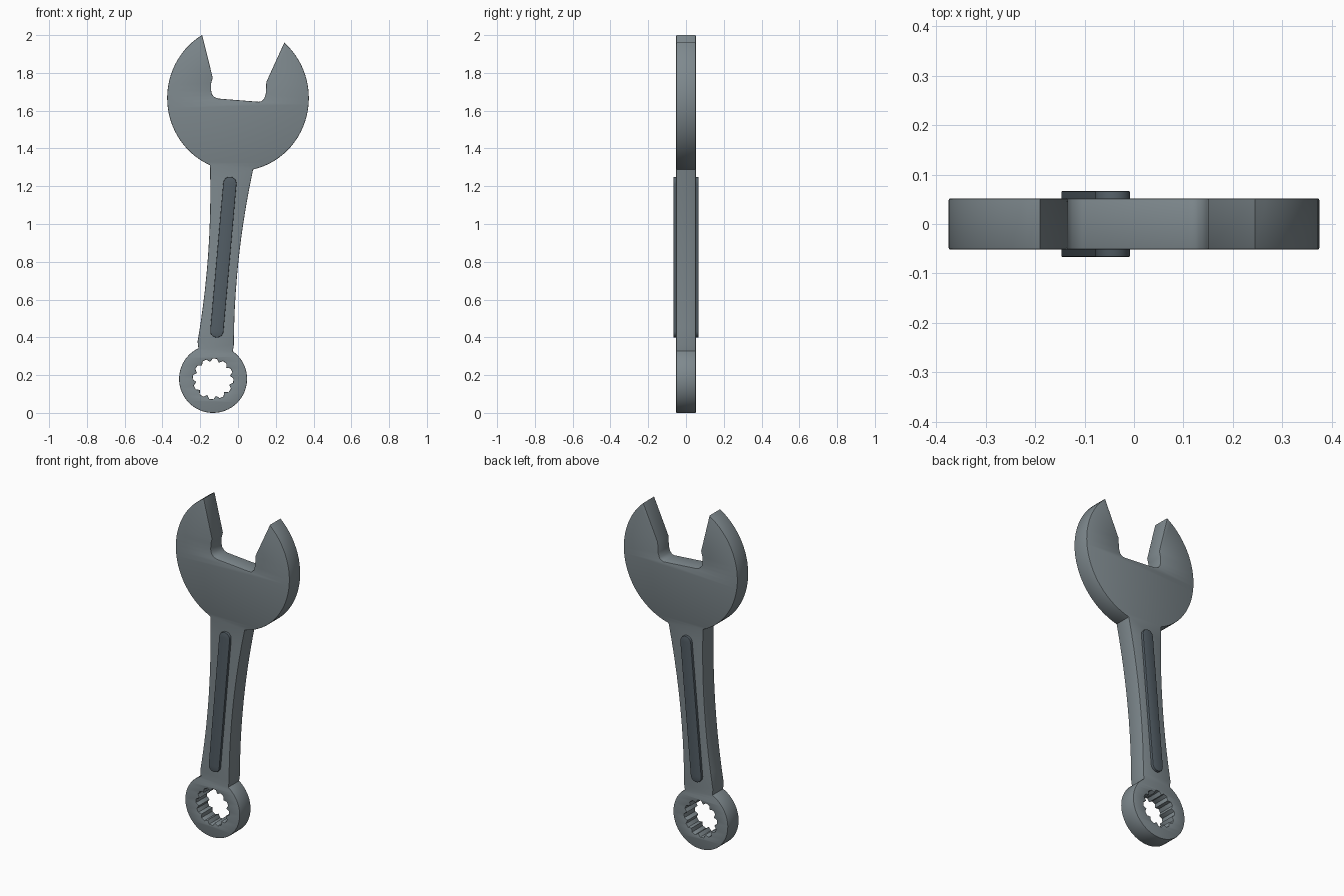
import bpy, bmesh
from math import sin, cos, radians, pi, atan2

if "Cube" in bpy.data.objects:
    bpy.data.objects.remove(bpy.data.objects["Cube"])


def arc(cx, cz, a, b, start, end, n):
    """Points on an elliptical arc, angles in degrees."""
    return [(cx + a * cos(radians(start + (end - start) * i / n)),
             cz + b * sin(radians(start + (end - start) * i / n))) for i in range(n + 1)]


def bow(p, m, q, n=10):
    """Inner points of a gentle curve from p to q passing through m."""
    c = [2 * m[k] - (p[k] + q[k]) / 2 for k in (0, 1)]
    return [tuple((1 - t) ** 2 * p[k] + 2 * t * (1 - t) * c[k] + t * t * q[k] for k in (0, 1))
            for t in (i / n for i in range(1, n))]


def plate(name, loops, half, bevel, color):
    """Filled flat outline with holes, thickened along y with a small bevel."""
    cu = bpy.data.curves.new(name, 'CURVE')
    cu.dimensions = '2D'
    cu.fill_mode = 'BOTH'
    cu.extrude = half - bevel
    cu.bevel_depth = bevel
    cu.bevel_resolution = 1
    cu.offset = -bevel
    for pts in loops:
        s = cu.splines.new('POLY')
        s.points.add(len(pts) - 1)
        for p, (x, z) in zip(s.points, pts):
            p.co = (x, z, 0, 1)
        s.use_cyclic_u = True
    ob = bpy.data.objects.new(name, cu)
    bpy.context.collection.objects.link(ob)
    ob.rotation_euler.x = pi / 2
    bpy.ops.object.select_all(action='DESELECT')
    ob.select_set(True)
    bpy.context.view_layer.objects.active = ob
    bpy.ops.object.convert(target='MESH')
    ob = bpy.context.object
    ob.name = name
    bm = bmesh.new()
    bm.from_mesh(ob.data)
    bmesh.ops.remove_doubles(bm, verts=bm.verts, dist=0.0002)
    bmesh.ops.recalc_face_normals(bm, faces=bm.faces)
    bm.to_mesh(ob.data)
    bm.free()
    bpy.ops.object.shade_smooth_by_angle(angle=radians(30))
    mat = bpy.data.materials.new(name + "_steel")
    mat.diffuse_color = (*color, 1)
    mat.use_nodes = True
    mat.node_tree.nodes["Principled BSDF"].inputs["Base Color"].default_value = mat.diffuse_color
    ob.data.materials.clear()
    ob.data.materials.append(mat)
    return ob


# Open jaw head, handle edges and ring end as one outline
head_right = arc(0, 1.667, .375, .387, -77.7, 49.2, 28)
jaw = [(.15, 1.752), (.147, 1.69), (.138, 1.662), (.125, 1.65), (.11, 1.647),
       (-.105, 1.664), (-.125, 1.672), (-.138, 1.687), (-.143, 1.71),
       (-.142, 1.745), (-.134, 1.775)]
head_left = arc(0, 1.667, .375, .387, 120.4, 246.7, 28)
ring = arc(-.132, .18, .18, .18, 115.6, 414.4, 48)
neck_l, neck_r = (-.214, .377), (-.022, .36)
left_edge = bow(head_left[-1], (-.158, .84), neck_l) + [neck_l]
right_edge = [neck_r] + bow(neck_r, (.004, .82), head_right[0])
outline = head_right + jaw + head_left + left_edge + ring + right_edge

# Twelve-point socket hole
hole = []
for i in range(12):
    for d, r in ((-6, .108), (6, .108), (15, .091)):
        a = radians(30 * i + d - 5)
        hole.append((-.132 + r * cos(a), .18 + r * sin(a)))
plate("wrench_body", [outline, hole], .052, .004, (.21, .25, .27))

# Raised dark grip strip showing on both faces
top, low, r = (-.043, 1.215), (-.112, .434), .035
tilt = -5
strip = arc(*top, r, r, tilt, tilt + 180, 12) + arc(*low, r, r, tilt + 180, tilt + 360, 12)
plate("grip_strip", [strip], .067, .003, (.085, .11, .13))
